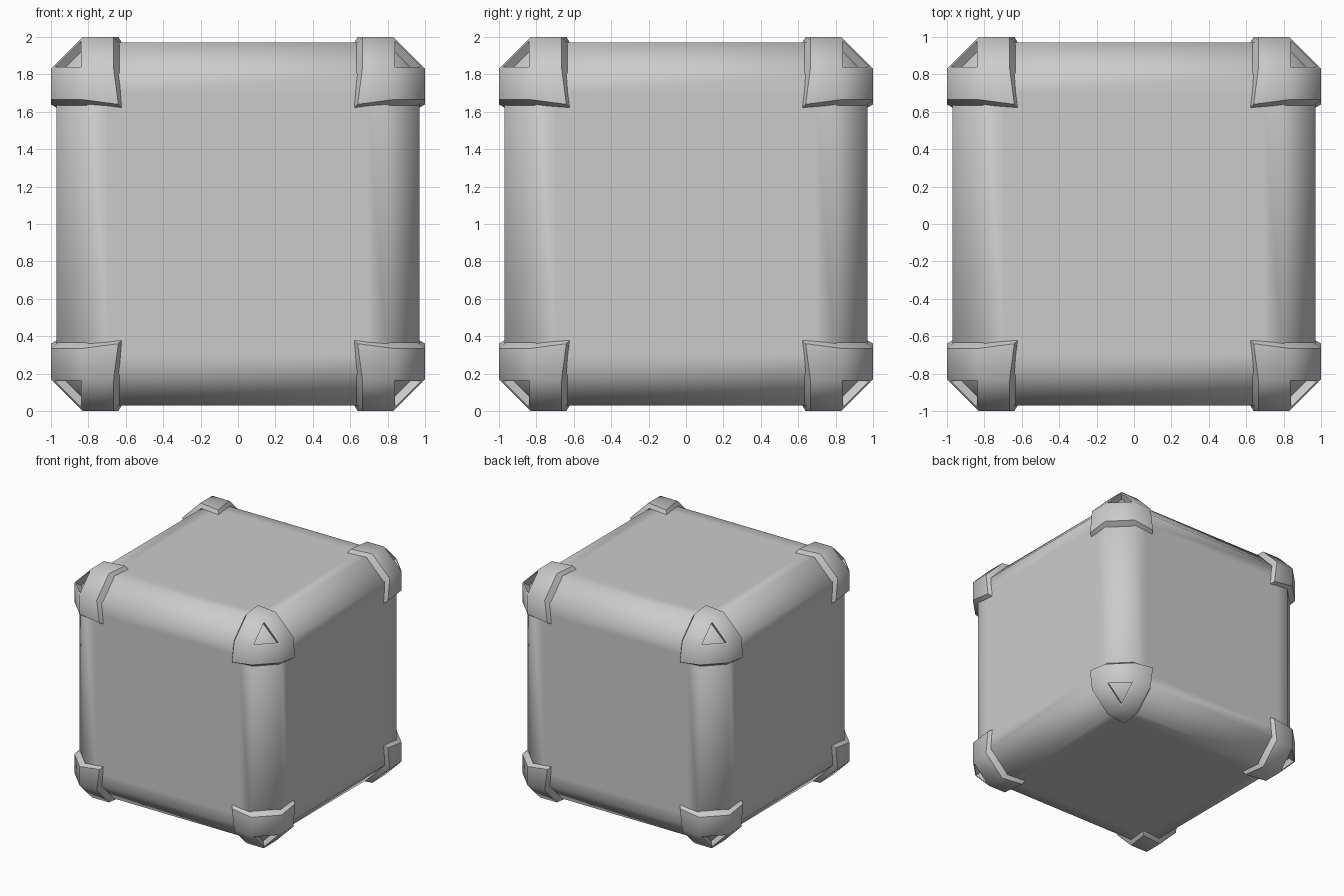
import bpy, bmesh
from mathutils import Vector

default = bpy.data.objects.get("Cube")
if default:
    bpy.data.objects.remove(default)

grey = bpy.data.materials.new("light_grey")
grey.use_nodes = True
colour = (0.6, 0.6, 0.6, 1)
grey.diffuse_color = colour
grey.node_tree.nodes["Principled BSDF"].inputs["Base Color"].default_value = colour


def finish(bm, name):
    """Turn a bmesh into a smooth shaded object centred at height 1."""
    for f in bm.faces:
        f.smooth = True
    mesh = bpy.data.meshes.new(name)
    bm.to_mesh(mesh)
    bm.free()
    mesh.materials.append(grey)
    obj = bpy.data.objects.new(name, mesh)
    obj.location.z = 1
    bpy.context.collection.objects.link(obj)
    return obj


# Box body: chamfered cube with a support loop on each big face
bm = bmesh.new()
bmesh.ops.create_cube(bm, size=1.94)
bmesh.ops.bevel(bm, geom=bm.edges[:], offset=0.17, segments=1,
                affect='EDGES', profile=0.5)
big = [f for f in bm.faces if f.calc_area() > 1]
bmesh.ops.inset_individual(bm, faces=big, thickness=0.15)
finish(bm, "box_body")

# Corner guard: one octant, built around the three axes, then mirrored
bm = bmesh.new()


def point(i, a, k, b, c):
    """Vertex with a on axis i, b on axis k and c on the remaining axis."""
    co = [c, c, c]
    co[i], co[k] = a, b
    return bm.verts.new(co)


axes = [(i, (i + 1) % 3, (i + 2) % 3) for i in range(3)]
pairs = [(i, k) for i in range(3) for k in range(3) if i != k]
corner = [point(i, 1, j, 0.83, 0.83) for i, j, k in axes]
tip = [point(i, 1, j, 0.64, 0.64) for i, j, k in axes]
tip_base = [point(i, 0.95, j, 0.61, 0.61) for i, j, k in axes]
side = {p: point(p[0], 1, p[1], 0.83, 0.665) for p in pairs}
side_base = {p: point(p[0], 0.95, p[1], 0.805, 0.625) for p in pairs}

# Triangular window, cut through to the body
middle = sum((v.co for v in corner), Vector()) / 3
window = [bm.verts.new(middle.lerp(v.co, 0.82)) for v in corner]
floor = [bm.verts.new(v.co - Vector((0.05, 0.05, 0.05))) for v in window]

sharp = []
for i, j, k in axes:
    bm.faces.new((tip[i], side[i, j], corner[i], side[i, k]))
    bm.faces.new((side[i, j], side[j, i], corner[j], corner[i]))
    bm.faces.new((corner[i], corner[j], window[j], window[i]))
    bm.faces.new((window[i], window[j], floor[j], floor[i]))
    sharp += [(window[i], window[j]), (window[i], floor[i])]
    # Sloping rim that sinks into the body
    top = [tip[i], side[i, j], side[j, i], tip[j]]
    base = [tip_base[i], side_base[i, j], side_base[j, i], tip_base[j]]
    for n in range(3):
        bm.faces.new((top[n], top[n + 1], base[n + 1], base[n]))
        sharp.append((top[n], top[n + 1]))
    sharp.append((tip[i], tip_base[i]))

for pair in sharp:
    bm.edges.get(pair).smooth = False
bmesh.ops.recalc_face_normals(bm, faces=bm.faces[:])
bm.faces.ensure_lookup_table()
bm.normal_update()
if bm.faces[0].normal.x < 0:
    bmesh.ops.reverse_faces(bm, faces=bm.faces[:])

guards = finish(bm, "corner_guards")
mirror = guards.modifiers.new("all_corners", 'MIRROR')
mirror.use_axis = (True, True, True)
mirror.use_mirror_merge = False
